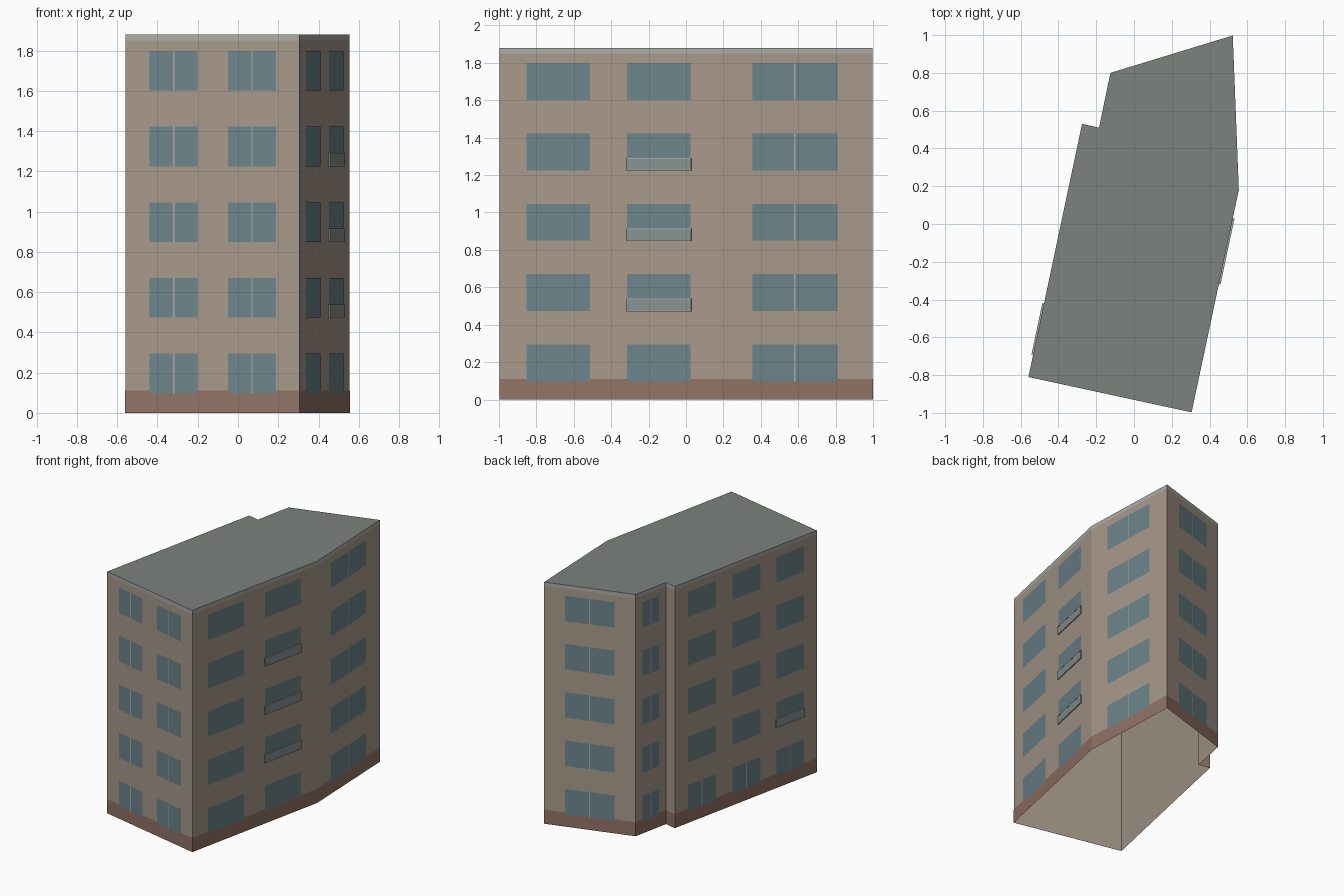
import bpy, bmesh
from mathutils import Vector

if "Cube" in bpy.data.objects:
    bpy.data.objects.remove(bpy.data.objects["Cube"])

# Footprint, counter-clockwise from the front left corner
PLAN = [Vector(p) for p in [(-0.559, -0.81), (0.305, -0.997), (0.555, 0.18),
                            (0.523, 0.998), (-0.125, 0.80), (-0.185, 0.51), (-0.275, 0.53)]]
N = len(PLAN)
TOP, TRIM_Z, BASE_Z = 1.88, 1.85, 0.11
FLOOR_STEP, SILL, WIN_H = 0.376, 0.097, 0.197


def material(name, rgb):
    m = bpy.data.materials.new(name)
    m.diffuse_color = (*rgb, 1)
    m.use_nodes = True
    m.node_tree.nodes["Principled BSDF"].inputs["Base Color"].default_value = m.diffuse_color
    return m


WALL = material("plaster", (0.39, 0.32, 0.255))
BASE = material("plinth", (0.285, 0.17, 0.13))
GLASS = material("glass", (0.15, 0.23, 0.255))
ROOF = material("roofing", (0.205, 0.225, 0.21))
TRIM = material("trim", (0.41, 0.41, 0.39))
PANEL = material("balcony_panel", (0.24, 0.29, 0.28))


def finish(name, bm, mat):
    me = bpy.data.meshes.new(name)
    bm.to_mesh(me)
    bm.free()
    me.materials.append(mat)
    ob = bpy.data.objects.new(name, me)
    bpy.context.collection.objects.link(ob)
    return ob


def normal(i):
    d = (PLAN[(i + 1) % N] - PLAN[i]).normalized()
    return Vector((d.y, -d.x))


def outline(off):
    """Footprint pushed outward with mitred corners."""
    pts = []
    for i in range(N):
        a, b = normal(i - 1), normal(i)
        pts.append(PLAN[i] + (a + b) * (off / (1 + a.dot(b))))
    return pts


def band(name, z0, z1, off, mat):
    """Open strip running round the whole building."""
    bm = bmesh.new()
    lo, hi = [[bm.verts.new((p.x, p.y, z)) for p in outline(off)] for z in (z0, z1)]
    for i in range(N):
        j = (i + 1) % N
        bm.faces.new((lo[i], lo[j], hi[j], hi[i]))
    return finish(name, bm, mat)


def patch(bm, wall, t0, t1, z0, z1, off, depth=0):
    """Rectangle on a wall, t running 0..1 along it; depth makes it a box."""
    a, b, n = PLAN[wall], PLAN[(wall + 1) % N], normal(wall)

    def quad(o):
        return [bm.verts.new((*(a.lerp(b, t) + n * o), z))
                for t, z in ((t0, z0), (t1, z0), (t1, z1), (t0, z1))]
    front = quad(off)
    bm.faces.new(front)
    if depth:
        back = quad(off - depth)
        bm.faces.new(back[::-1])
        for i in range(4):
            j = (i + 1) % 4
            bm.faces.new((front[j], front[i], back[i], back[j]))


# Shell, open underneath, with plinth and roof edge
band("walls", 0, TRIM_Z, 0, WALL)
band("plinth", 0, BASE_Z, 0.0012, BASE)
band("roof_edge", TRIM_Z, TOP, 0, TRIM)
bm = bmesh.new()
bm.faces.new([bm.verts.new((p.x, p.y, TOP)) for p in PLAN])
finish("roof", bm, ROOF)

# Window columns: wall, start, end, floors with a mullion, floors with a balcony
ALL = range(5)
COLUMNS = [
    (0, 0.139, 0.416, ALL, ()), (0, 0.590, 0.867, ALL, ()),
    (1, 0.123, 0.411, (), ()), (1, 0.580, 0.869, (), (1, 2, 3)),
    (2, 0.213, 0.770, ALL, ()),
    (3, 0.228, 0.772, ALL, ()),
    (4, 0.230, 0.770, ALL, ()),
    (6, 0.091, 0.287, (0,), ()), (6, 0.405, 0.601, (0,), ()), (6, 0.713, 0.909, (0,), (1,)),
]
windows, mullions, panels, rails = [bmesh.new() for _ in range(4)]
for wall, t0, t1, split, balcony in COLUMNS:
    length = (PLAN[(wall + 1) % N] - PLAN[wall]).length
    mid, half, e = (t0 + t1) / 2, 0.0035 / length, 0.004 / length
    for f in ALL:
        z = SILL + f * FLOOR_STEP
        patch(windows, wall, t0, t1, z, z + WIN_H, 0.0025)
        if f in split:
            patch(mullions, wall, mid - half, mid + half, z, z + WIN_H, 0.0035)
        # Shallow railing across the lower part of the window
        if f in balcony:
            patch(panels, wall, t0 - e, t1 + e, z + 0.003, z + 0.062, 0.008, 0.007)
            for rz in (z - 0.001, z + 0.061):
                patch(rails, wall, t0 - e, t1 + e, rz, rz + 0.005, 0.009, 0.009)
finish("windows", windows, GLASS)
finish("mullions", mullions, TRIM)
finish("balcony_panels", panels, PANEL)
finish("balcony_rails", rails, TRIM)
